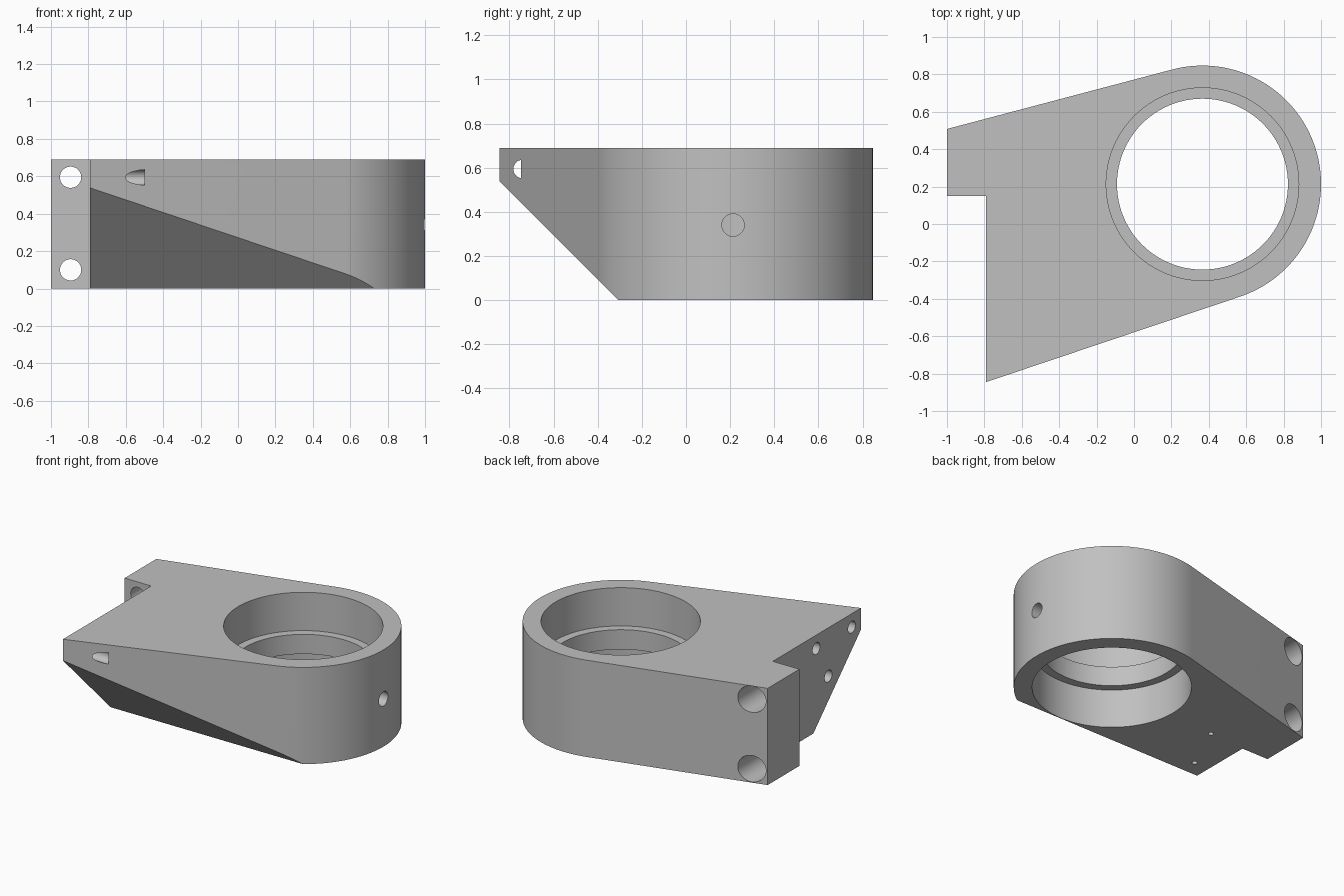
import bpy, bmesh
from math import atan2, acos, hypot, cos, sin, pi, radians
from mathutils import Vector

old = bpy.data.objects.get("Cube")
if old:
    bpy.data.objects.remove(old, do_unlink=True)

HEIGHT = 0.69
CX, CY, R = 0.366, 0.213, 0.634          # round clamp end
TAB_X, STEP_X, STEP_Y = -1.0, -0.79, 0.15
BACK_Y, FRONT_Y = 0.508, -0.845

grey = bpy.data.materials.new("machined grey")
grey.use_nodes = True
colour = (0.53, 0.53, 0.53, 1)
grey.diffuse_color = colour
grey.node_tree.nodes["Principled BSDF"].inputs["Base Color"].default_value = colour


def tangent_angle(x, y, side):
    """Angle on the round end where a line from (x, y) touches it."""
    dx, dy = x - CX, y - CY
    return atan2(dy, dx) + side * acos(R / hypot(dx, dy))


# Plan outline: tab, step and tangent walls around the round end
a0 = tangent_angle(STEP_X, FRONT_Y, 1)
a1 = tangent_angle(TAB_X, BACK_Y, -1)
a0 = (a0 + pi) % (2 * pi) - pi
a1 = a1 % (2 * pi)
N = 72
outline = [(TAB_X, BACK_Y), (TAB_X, STEP_Y), (STEP_X, STEP_Y), (STEP_X, FRONT_Y)]
for i in range(N + 1):
    a = a0 + (a1 - a0) * i / N
    outline.append((CX + R * cos(a), CY + R * sin(a)))

bm = bmesh.new()
base = bm.faces.new([bm.verts.new((x, y, 0)) for x, y in outline])
top = bmesh.ops.extrude_face_region(bm, geom=[base])["geom"]
bmesh.ops.translate(bm, vec=(0, 0, HEIGHT),
                    verts=[g for g in top if isinstance(g, bmesh.types.BMVert)])

# Sloping underside along the front
cut = bmesh.ops.bisect_plane(bm, geom=bm.verts[:] + bm.edges[:] + bm.faces[:],
                             plane_co=(0, -0.307, 0), plane_no=(0, -1, -1),
                             clear_outer=True)
bmesh.ops.holes_fill(bm, edges=[e for e in bm.edges if e.is_boundary])
bmesh.ops.recalc_face_normals(bm, faces=bm.faces)
mesh = bpy.data.meshes.new("bracket_body")
bm.to_mesh(mesh)
bm.free()
body = bpy.data.objects.new("bracket_body", mesh)
body.data.materials.append(grey)
bpy.context.collection.objects.link(body)


def drill(start, end, radius, segments=32):
    """Cut a round hole from start to end."""
    start, end = Vector(start), Vector(end)
    axis = end - start
    bpy.ops.mesh.primitive_cylinder_add(vertices=segments, radius=radius,
                                        depth=axis.length, location=(start + end) / 2)
    cutter = bpy.context.object
    cutter.name = "hole_cutter"
    cutter.rotation_euler = axis.to_track_quat('Z', 'Y').to_euler()
    cutter.hide_render = True
    cutter.data.materials.append(grey)
    mod = body.modifiers.new("hole", 'BOOLEAN')
    mod.operation = 'DIFFERENCE'
    mod.solver = 'EXACT'
    mod.object = cutter
    bpy.context.view_layer.objects.active = body
    bpy.ops.object.modifier_apply(modifier=mod.name)
    bpy.data.objects.remove(cutter, do_unlink=True)


# Main bore with a locating lip left at mid height
drill((CX, CY, -0.1), (CX, CY, 0.8), 0.457, 96)
drill((CX, CY, 0.417), (CX, CY, 0.8), 0.515, 96)
drill((CX, CY, -0.1), (CX, CY, 0.277), 0.515, 96)

# Set screw hole through the round wall into the lip
drill((0.6, CY, 0.34), (1.1, CY, 0.34), 0.051)

# Counterbored bolt holes in the tab
for z in (0.1, 0.595):
    drill((-0.895, 0, z), (-0.895, 0.7, z), 0.057)
    drill((-0.895, 0.3, z), (-0.895, 0.7, z), 0.094, 48)

# Blind mounting holes in the side face
for y, z in ((-0.74, 0.594), (-0.34, 0.594), (-0.476, 0.345)):
    drill((-0.9, y, z), (-0.5, y, z), 0.042)

# Small pin holes in the underside
for x, y in ((-0.51, 0.165), (-0.67, -0.19)):
    drill((x, y, -0.1), (x, y, 0.2), 0.018, 16)

bpy.ops.object.select_all(action='DESELECT')
body.select_set(True)
bpy.context.view_layer.objects.active = body
bpy.ops.object.shade_smooth_by_angle(angle=radians(30))
